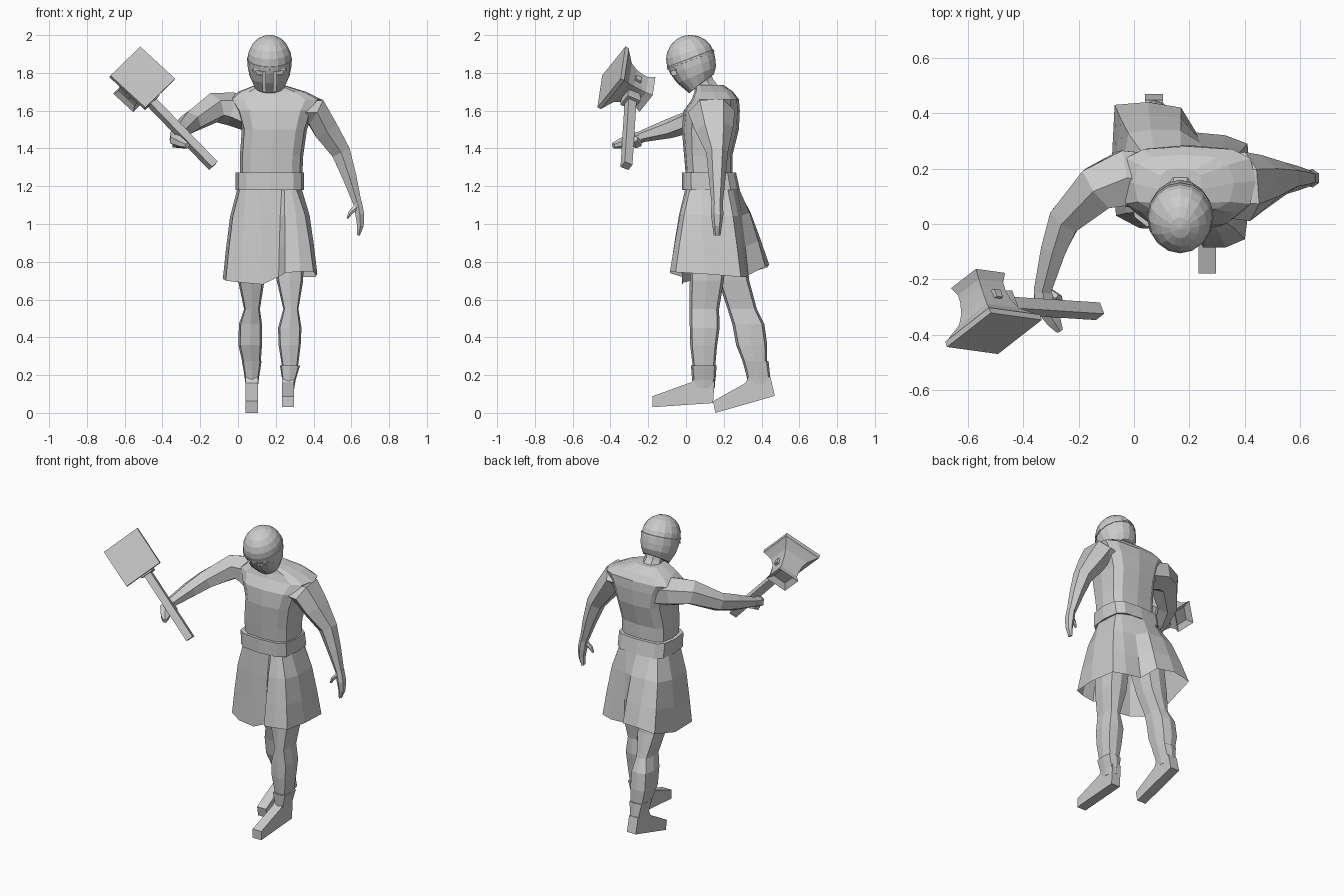
import bpy, bmesh
from math import sin, cos, pi, radians, copysign, atan2
from mathutils import Vector, Matrix

V = Vector


def make(name, verts, faces):
    me = bpy.data.meshes.new(name)
    bm = bmesh.new()
    vs = [bm.verts.new(v) for v in verts]
    for f in faces:
        bm.faces.new([vs[i] for i in f])
    bmesh.ops.recalc_face_normals(bm, faces=bm.faces)
    bm.to_mesh(me)
    bm.free()
    ob = bpy.data.objects.new(name, me)
    bpy.context.collection.objects.link(ob)
    return ob


def loft(name, rings, cap=True):
    n = len(rings[0])
    faces = [(r * n + i, r * n + (i + 1) % n, (r + 1) * n + (i + 1) % n, (r + 1) * n + i)
             for r in range(len(rings) - 1) for i in range(n)]
    if cap:
        faces += [tuple(range(n)), tuple(range((len(rings) - 1) * n, len(rings) * n))]
    return make(name, [v for r in rings for v in r], faces)


def se(c, p):
    return copysign(abs(c) ** p, c)


def stack(name, levels, n=8, p=.5):
    """Level rings given as (z, x0, x1, y0, y1)."""
    rings = []
    for z, x0, x1, y0, y1 in levels:
        rings.append([V(((x0 + x1) / 2 + (x1 - x0) / 2 * se(cos(2 * pi * i / n), p),
                         (y0 + y1) / 2 + (y1 - y0) / 2 * se(sin(2 * pi * i / n), p), z))
                      for i in range(n)])
    return loft(name, rings)


def tube(name, pts, ref, n=6):
    """Points given as (x, y, z, radius across, radius along ref)."""
    P = [V(p[:3]) for p in pts]
    rings = []
    for k, p in enumerate(pts):
        t = (P[min(k + 1, len(P) - 1)] - P[max(k - 1, 0)]).normalized()
        a = t.cross(V(ref)).normalized()
        b = a.cross(t)
        ang = [2 * pi * (i + .5) / n for i in range(n)]
        rings.append([P[k] + a * p[3] * cos(g) + b * p[4] * sin(g) for g in ang])
    return loft(name, rings)


# torso, belt, neck
stack("torso", [(1.24, .01, .34, .0, .245), (1.36, .01, .345, -.01, .245),
                (1.50, .02, .365, -.022, .28), (1.60, -.01, .40, -.012, .285),
                (1.66, -.05, .44, .03, .28), (1.70, -.0, .36, .045, .25),
                (1.735, .09, .245, .05, .2)], 12, .6)
stack("belt", [(1.18, -.012, .35, -.02, .285), (1.272, -.012, .35, -.02, .265)], 12, .55)
tube("neck", [(.167, .14, 1.66, .075, .075), (.167, .095, 1.74, .06, .06),
              (.167, .06, 1.82, .06, .06)], (1, 0, 0), 8)

# skirt, stretched by the stride: (x, y, z) hem points
hem = [(-.07, .43, .77), (.05, .44, .785), (.17, .42, .775), (.225, .33, .73),
       (.33, .32, .72), (.41, .29, .72), (.42, .1, .735), (.40, -.055, .745),
       (.33, -.085, .75), (.25, -.085, .74), (.215, -.02, .72), (.13, -.02, .68),
       (.02, -.015, .69), (-.065, .03, .70), (-.08, .23, .71)]
rings = [[], [], [], []]
for x, y, z in hem:
    a = atan2((y - .17) / .25, (x - .17) / .25)
    top = V((.167 + .17 * se(cos(a), .65), .135 + .14 * se(sin(a), .65), 1.2))
    for ring, t in zip(rings, (0, .33, .68, 1)):
        s = t ** .58
        ring.append(V((top.x + (x - top.x) * s, top.y + (y - top.y) * (s + t) / 2,
                       top.z + (z - top.z) * t)))
loft("skirt", rings, cap=False)

# legs
stack("front_leg", [(1.0, .19, .35, .02, .24), (.70, .205, .345, .02, .20),
                    (.55, .24, .32, .018, .175), (.45, .212, .336, .02, .178),
                    (.36, .215, .332, .022, .165), (.25, .232, .318, .035, .155),
                    (.13, .235, .298, .035, .152)])
stack("back_leg", [(1.0, .0, .16, .08, .30), (.70, .0, .14, .17, .335),
                   (.55, .032, .116, .22, .375), (.47, .005, .127, .245, .415),
                   (.36, .002, .127, .265, .43), (.26, .025, .12, .305, .43),
                   (.15, .04, .107, .33, .45)])
stack("front_boot_cuff", [(.25, .222, .328, .026, .162), (.17, .235, .304, .033, .156)])
stack("back_boot_cuff", [(.275, .02, .125, .298, .437), (.18, .038, .11, .327, .447)])


# boots: side profiles given as (y, z)
def foot(name, prof, x0, x1):
    loft(name, [[V((x, y, z)) for y, z in prof] for x in (x0, x1)])


foot("front_boot", [(-.178, .03), (-.178, .088), (.03, .163), (.05, .19), (.153, .19), (.143, .052)],
     .232, .296)
foot("back_boot", [(.155, .0), (.143, .062), (.315, .158), (.33, .19), (.447, .19), (.47, .09)],
     .04, .105)

# arms and hands
tube("raised_arm", [(.06, .15, 1.58, .12, .09), (-.04, .165, 1.61, .115, .088),
                    (-.13, .13, 1.615, .095, .08), (-.25, .015, 1.54, .066, .06),
                    (-.29, -.09, 1.505, .052, .052), (-.33, -.24, 1.462, .036, .03)],
     (0, 0, 1))
tube("raised_hand", [(-.33, -.23, 1.463, .036, .03), (-.325, -.29, 1.445, .042, .036),
                     (-.29, -.35, 1.425, .03, .026), (-.268, -.385, 1.415, .014, .016)], (0, 0, 1))
tube("gripping_fingers", [(-.345, -.26, 1.43, .025, .025), (-.30, -.262, 1.425, .03, .025),
                          (-.27, -.27, 1.45, .015, .02)], (0, 0, 1))
tube("lowered_arm", [(.31, .135, 1.59, .06, .11), (.41, .135, 1.595, .085, .125),
                     (.465, .15, 1.50, .075, .1), (.545, .165, 1.38, .058, .058),
                     (.59, .165, 1.25, .043, .045), (.632, .165, 1.11, .026, .03)], (0, 1, 0))
tube("lowered_hand", [(.632, .165, 1.12, .026, .03), (.645, .165, 1.05, .027, .033),
                      (.648, .165, .99, .02, .025), (.638, .165, .94, .008, .018)], (0, 1, 0))
tube("thumb", [(.63, .155, 1.09, .018, .016), (.595, .148, 1.06, .013, .013),
               (.58, .146, 1.03, .006, .008)], (0, 1, 0))

# helmet, tilted forward
M = Matrix.Translation((.167, .024, 1.873)) @ Matrix.Rotation(radians(18), 4, 'X')
N = 16


def helm_ring(rx, yf, yb, wf, wb):
    r = []
    for i in range(N):
        c, s = cos(2 * pi * i / N), sin(2 * pi * i / N)
        w = (wf + wb) / 2 + (wb - wf) / 2 * s
        r.append(M @ V((rx * c, s * (yb if s > 0 else yf), w)))
    return r


rings = [helm_ring(.084, .062, .092, -.17, -.115), helm_ring(.107, .106, .116, -.1, -.08),
         helm_ring(.116, .126, .125, -.04, -.04)]
for e in (0, 18, 36, 54, 72, 87):
    c, h = cos(radians(e)), .128 * sin(radians(e))
    rings.append(helm_ring(.117 * c, .13 * c, .13 * c, h, h))
helmet = loft("helmet", rings)

# eye and mouth openings
for sx in (-1, 1):
    for x, y, w, size in ((.05, -.13, -.043, (.056, .07, .026)),
                          (.029, -.105, -.11, (.014, .08, .15))):
        bpy.ops.mesh.primitive_cube_add(size=1)
        cutter = bpy.context.object
        cutter.hide_render = True
        cutter.data.transform(M @ Matrix.Translation((sx * x, y, w)) @ Matrix.Diagonal((*size, 1)))
        mod = helmet.modifiers.new("opening", 'BOOLEAN')
        mod.operation, mod.solver, mod.object = 'DIFFERENCE', 'EXACT', cutter
        bpy.context.view_layer.objects.active = helmet
        bpy.ops.object.modifier_apply(modifier=mod.name)
        bpy.data.objects.remove(cutter)

# helmet band and brow ridge
loft("helmet_band", [helm_ring(.112, .124, .124, -.012, -.002), helm_ring(.12, .133, .133, -.011, -.001),
                     helm_ring(.12, .133, .133, -.002, .01), helm_ring(.112, .124, .124, .001, .013)],
     cap=False)
for sx in (-1, 1):
    a, b = M @ V((0, -.126, -.012)), M @ V((sx * .088, -.09, -.03))
    tube("brow_ridge", [(*a, .009, .007), (*b, .006, .005)], (0, 1, 0), 4)

# war hammer: axes are face normal, side and handle direction
nrm = V((-.268, .866, -.42)).normalized()
side = V((.16, .125, .155)).normalized()
side = (side - nrm * side.dot(nrm)).normalized()
up = nrm.cross(side)
face = V((-.504, -.395, 1.778))


def square(c, h):
    return [c + side * h * a + up * h * b for a, b in ((1, 1), (-1, 1), (-1, -1), (1, -1))]


loft("hammer_head", [square(face + nrm * d, h) for d, h in
                     ((0, .126), (.022, .126), (.03, .116), (.07, .08), (.11, .066), (.155, .06),
                      (.185, .06), (.22, .072), (.195, .042))])
core = face + nrm * .125
for s in (-1, 1):
    a, b = core + side * .05 * s, core + side * .078 * s
    tube("hammer_stud", [(*a, .024, .024), (*b, .022, .022)], nrm, 4)
h0, h1 = V((-.13, -.315, 1.308)), V((-.515, -.29, 1.705))
tube("hammer_handle", [(*h0, .033, .033), (*h1, .033, .033)], side, 4)
c0, c1, c2 = h0.lerp(h1, .84), h0.lerp(h1, .88), h0.lerp(h1, .97)
tube("hammer_collar", [(*c0, .055, .058), (*c1, .055, .058), (*c2, .045, .045)], side, 4)

# rest the lowest point on the ground
